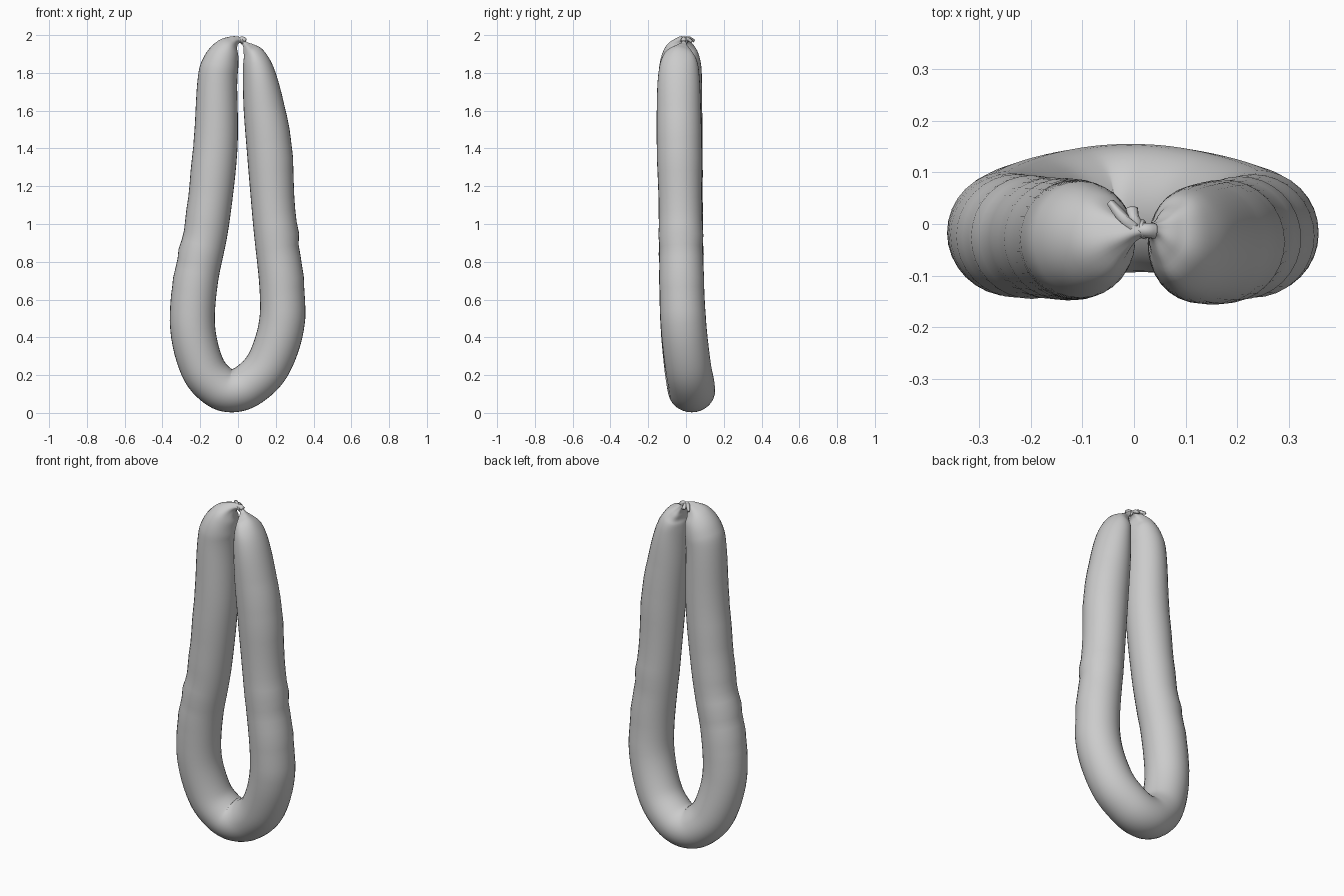
import bpy, bmesh, math, random
from mathutils import Vector

if "Cube" in bpy.data.objects:
    bpy.data.objects.remove(bpy.data.objects["Cube"])

random.seed(4)


def spline(pts, steps):
    """Catmull-Rom resampling of tuples of any length."""
    v = [Vector(p) for p in pts]
    v = [v[0] * 2 - v[1]] + v + [v[-1] * 2 - v[-2]]
    out = []
    for a, b, c, d in zip(v, v[1:], v[2:], v[3:]):
        for i in range(steps):
            t = i / steps
            out.append(0.5 * (2 * b + (c - a) * t + (2 * a - 5 * b + 4 * c - d) * t * t
                              + (3 * b - a - 3 * c + d) * t ** 3))
    return out + [v[-2]]


def sweep(name, pts, steps, sides, wrinkle=0.0, pleat=0.0):
    """Tube through (x, y, z, in-plane radius, depth ratio) points, with capped ends."""
    path = []
    for p, (rx, ratio) in pts:
        path.append((*p, rx))
    samples = spline(path, steps)
    ratios = [q[0] for q in spline([(k[1][1], 0) for k in pts], steps)]
    pos = [Vector(s[:3]) for s in samples]
    bm = bmesh.new()
    rings = []
    phase = random.random() * 6
    for i, (p, s) in enumerate(zip(pos, samples)):
        tan = (pos[min(i + 1, len(pos) - 1)] - pos[max(i - 1, 0)]).normalized()
        side = tan.cross(Vector((0, 1, 0))).normalized()
        depth = side.cross(tan)
        r = max(s[3], 0.003)
        amp = wrinkle * math.exp(-((p.z - 1.0) / 0.33) ** 2) * random.uniform(-1, 1)
        ring = []
        for k in range(sides):
            a = 2 * math.pi * k / sides
            outer = 0.5 + 0.5 * math.cos(a) * (1 if side.x * p.x > 0 else -1)
            f = r + amp * outer
            # gathered pleats where the casing is pinched thin
            f *= 1 + pleat * max(0, 1 - r / 0.08) * math.cos(5 * a + phase)
            ring.append(bm.verts.new(p + side * (f * math.cos(a))
                                     + depth * (f * ratios[i] * math.sin(a))))
        rings.append(ring)
    for a, b in zip(rings, rings[1:]):
        for k in range(sides):
            n = (k + 1) % sides
            bm.faces.new((a[k], a[n], b[n], b[k]))
    bm.faces.new(rings[0])
    bm.faces.new(rings[-1])
    bmesh.ops.recalc_face_normals(bm, faces=bm.faces)
    for f in bm.faces:
        f.smooth = True
    me = bpy.data.meshes.new(name)
    bm.to_mesh(me)
    bm.free()
    ob = bpy.data.objects.new(name, me)
    bpy.context.collection.objects.link(ob)
    return ob


# Folded sausage: left end, down the left leg, round the bend, up the right leg
sausage = [
    ((0.025, -0.010, 1.970), (0.013, 1)),
    ((0.000, -0.013, 1.974), (0.018, 1.1)),
    ((-0.030, -0.020, 1.960), (0.037, 1.25)),
    ((-0.061, -0.027, 1.921), (0.072, 1.2)),
    ((-0.093, -0.030, 1.845), (0.098, 1.12)),
    ((-0.110, -0.030, 1.74), (0.106, 1.08)),
    ((-0.120, -0.030, 1.40), (0.117, 1)),
    ((-0.165, -0.027, 1.00), (0.117, 1)),
    ((-0.225, -0.023, 0.70), (0.119, 1)),
    ((-0.240, -0.015, 0.45), (0.119, 1)),
    ((-0.190, 0.005, 0.245), (0.118, 1.02)),
    ((-0.110, 0.022, 0.145), (0.116, 1.06)),
    ((-0.030, 0.030, 0.118), (0.115, 1.08)),
    ((0.060, 0.028, 0.150), (0.116, 1.06)),
    ((0.160, 0.010, 0.255), (0.119, 1.02)),
    ((0.228, -0.012, 0.45), (0.121, 1)),
    ((0.233, -0.022, 0.66), (0.119, 1)),
    ((0.196, -0.028, 1.00), (0.116, 1)),
    ((0.166, -0.035, 1.40), (0.120, 1)),
    ((0.137, -0.038, 1.62), (0.108, 1.08)),
    ((0.112, -0.038, 1.79), (0.087, 1.25)),
    ((0.088, -0.032, 1.88), (0.064, 1.4)),
    ((0.062, -0.022, 1.923), (0.037, 1.4)),
    ((0.040, -0.013, 1.950), (0.016, 1.1)),
    ((0.022, -0.010, 1.972), (0.011, 1)),
]
sweep("sausage", sausage, 6, 32, wrinkle=0.006, pleat=0.08)

# Twisted casing tails left over at the knot
tails = [
    [((-0.005, -0.012, 1.970), (0.012, 1)), ((0.022, -0.012, 1.978), (0.014, 1)),
     ((0.042, -0.014, 1.972), (0.010, 1.4))],
    [((0.010, -0.008, 1.972), (0.012, 1)), ((0.000, 0.010, 1.978), (0.011, 1)),
     ((-0.004, 0.030, 1.966), (0.012, 0.6))],
    [((0.000, -0.008, 1.978), (0.012, 1)), ((-0.022, 0.012, 1.982), (0.011, 1)),
     ((-0.046, 0.042, 1.970), (0.008, 0.8))],
]
for i, t in enumerate(tails):
    sweep(f"casing_tail_{i + 1}", t, 5, 10, pleat=0.2)

# Tie ring around the gathered ends
bpy.ops.mesh.primitive_torus_add(major_radius=0.014, minor_radius=0.006,
                                 major_segments=20, minor_segments=8,
                                 location=(0.018, -0.010, 1.970),
                                 rotation=(0, math.radians(75), 0.2))
bpy.context.object.name = "tie_ring"
bpy.ops.object.shade_smooth()
